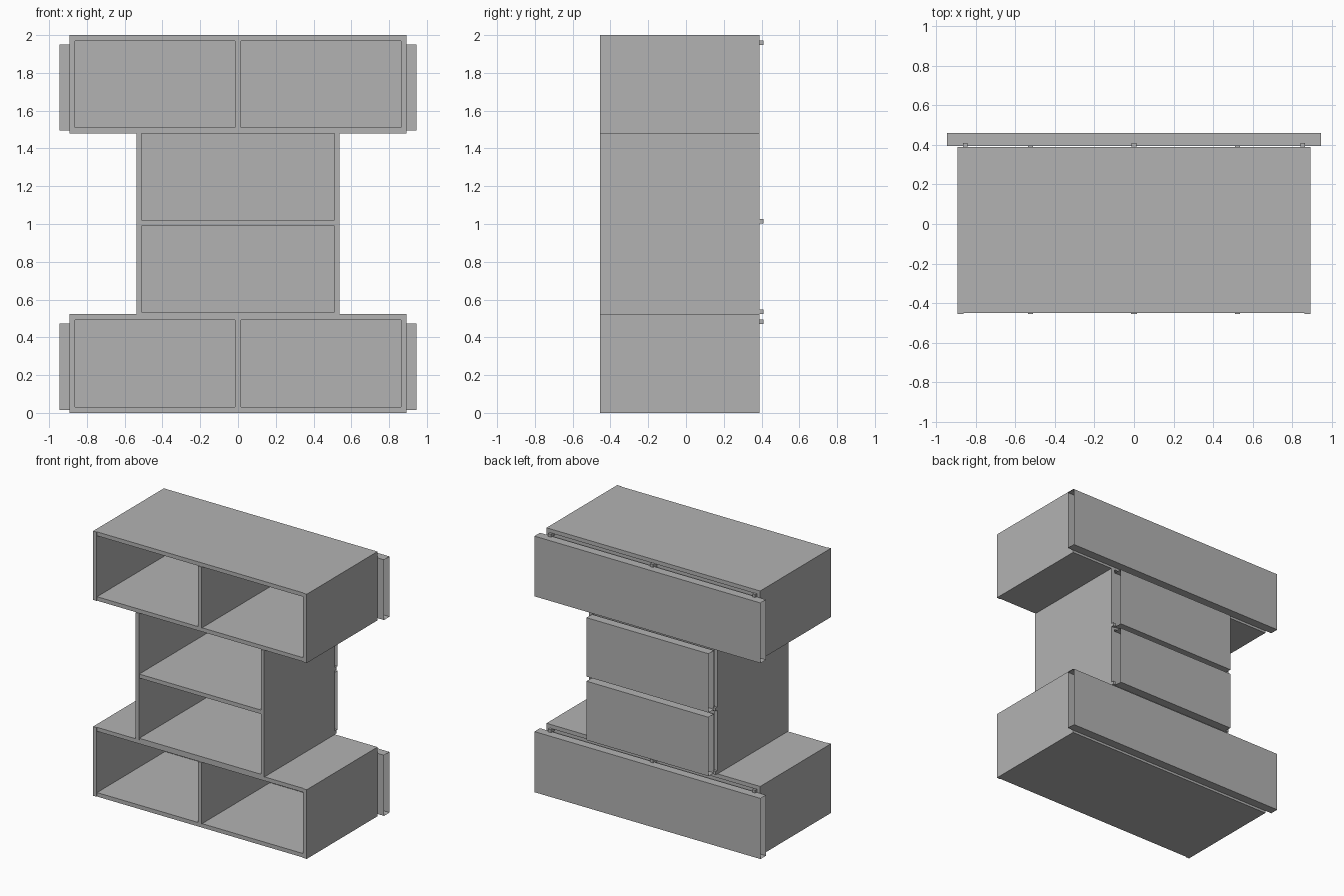
import bpy
import bmesh

cube = bpy.data.objects.get("Cube")
if cube:
    bpy.data.objects.remove(cube, do_unlink=True)

grey = bpy.data.materials.new("plain grey")
grey.use_nodes = True
grey.diffuse_color = (0.45, 0.45, 0.45, 1)
grey.node_tree.nodes["Principled BSDF"].inputs["Base Color"].default_value = (0.45, 0.45, 0.45, 1)

FRONT, BACK = -0.455, 0.39
LIP = 0.005       # uprights stand slightly proud of the boards
BOARD = 0.03
PANEL_BACK = 0.46


def box(name, x0, x1, y0, y1, z0, z1, open_ends=False):
    """Box between two corners; open_ends drops the faces across x."""
    bm = bmesh.new()
    bmesh.ops.create_cube(bm, size=1)
    for v in bm.verts:
        v.co.x = x1 if v.co.x > 0 else x0
        v.co.y = y1 if v.co.y > 0 else y0
        v.co.z = z1 if v.co.z > 0 else z0
    bm.normal_update()
    if open_ends:
        ends = [f for f in bm.faces if abs(f.normal.x) > 0.9]
        bmesh.ops.delete(bm, geom=ends, context='FACES_ONLY')
    mesh = bpy.data.meshes.new(name)
    bm.to_mesh(mesh)
    bm.free()
    mesh.materials.append(grey)
    obj = bpy.data.objects.new(name, mesh)
    bpy.context.collection.objects.link(obj)
    return obj


def upright(name, x0, x1, z0, z1):
    box(name, x0, x1, FRONT, BACK, z0, z1)


def shelf(name, half, z0, z1):
    box(name, -half, half, FRONT + LIP, BACK, z0, z1)


def back_board(name, half, z0, z1):
    box(name, -half, half, BACK - 0.03, BACK - 0.02, z0, z1)


def hollow_panel(name, half, z0, z1):
    box(name, -half, half, BACK + 0.004, PANEL_BACK, z0, z1, open_ends=True)


def clips(name, xs, z):
    # small fixings joining the rear panels to the carcass
    for x in xs:
        box(name, x - 0.012, x + 0.012, BACK - 0.02, BACK + 0.02, z - 0.012, z + 0.012)


# Wide two-compartment units at the bottom and top
W = 0.893
for label, z0, z1 in (("lower", 0, 0.523), ("upper", 1.48, 2.0)):
    for side, s in (("left", 1), ("right", -1)):
        xs = sorted((s * W, s * (W - BOARD)))
        upright(f"{label}_{side}_wall", *xs, z0, z1)
    upright(f"{label}_divider", -0.015, 0.015, z0 + BOARD, z1 - BOARD)
    shelf(f"{label}_floor", W - BOARD, z0, z0 + BOARD)
    shelf(f"{label}_top", W - BOARD, z1 - BOARD, z1)
    back_board(f"{label}_back", W - BOARD, z0 + BOARD, z1 - BOARD)
    hollow_panel(f"{label}_rear_panel", 0.945, z0 + 0.015, z1 - 0.05)
    clips(f"{label}_clip", (-W + 0.04, 0, W - 0.04), z1 - 0.04)

# Narrow middle unit with two stacked compartments
M, T = 0.537, 0.027
for side, s in (("left", 1), ("right", -1)):
    xs = sorted((s * M, s * (M - T)))
    upright(f"middle_{side}_wall", *xs, 0.523, 1.48)
shelf("middle_floor", M - T, 0.523, 0.535)
shelf("middle_shelf", M - T, 0.99, 1.02)
back_board("middle_back", M - T, 0.535, 1.48)
for label, z0 in (("lower", 0.525), ("upper", 1.005)):
    hollow_panel(f"middle_{label}_rear_panel", 0.51, z0, z0 + 0.445)
    clips(f"middle_{label}_clip", (-M + 0.014, M - 0.014), z0 + 0.01)
